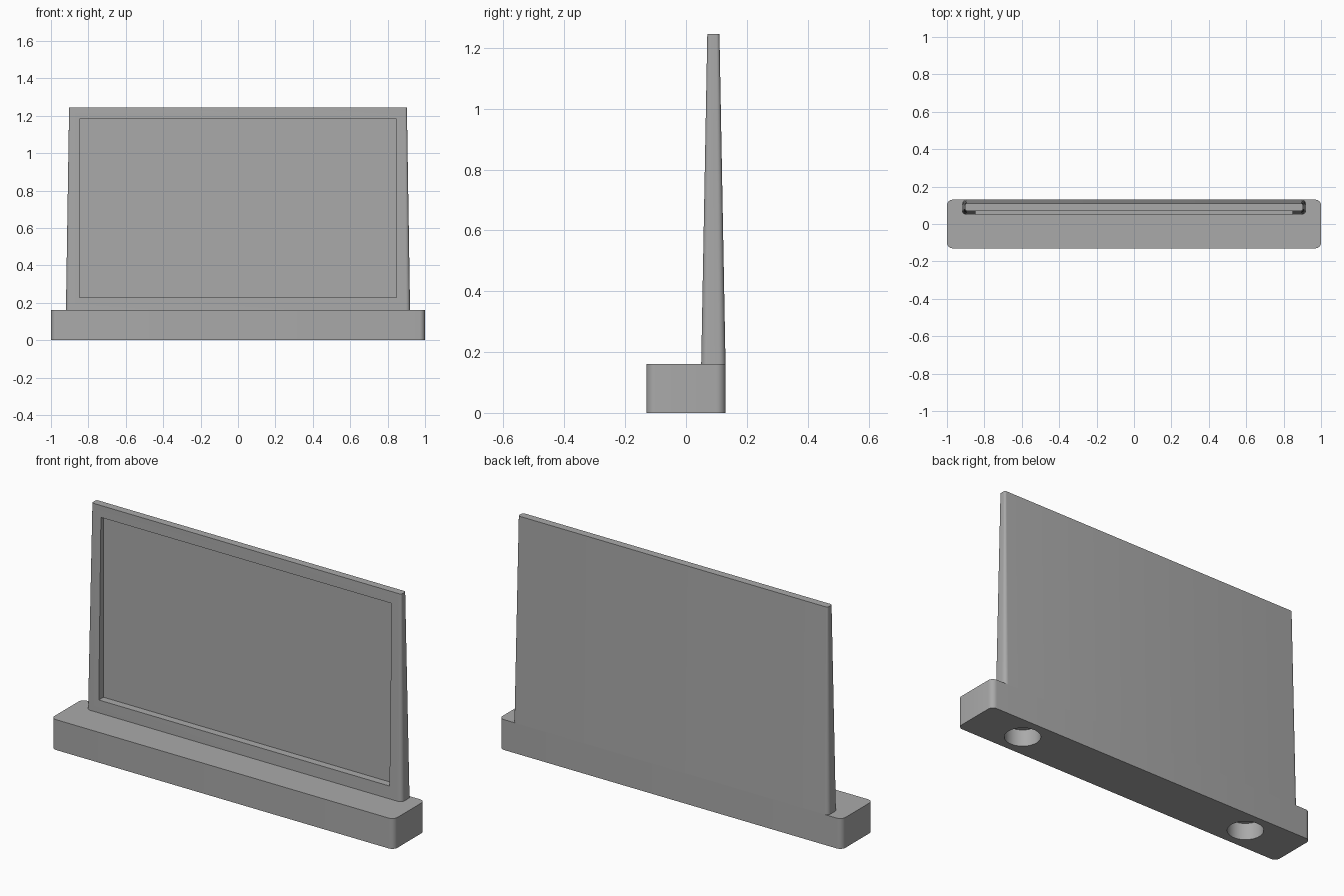
import bpy, bmesh, math
from mathutils import Vector

cube = bpy.data.objects.get("Cube")
if cube:
    bpy.data.objects.remove(cube, do_unlink=True)

grey = bpy.data.materials.new("mid_grey")
grey.use_nodes = True
colour = (0.4, 0.4, 0.4, 1)
grey.diffuse_color = colour
grey.node_tree.nodes["Principled BSDF"].inputs["Base Color"].default_value = colour


def rounded_rect(half_x, y0, y1, radius, steps=6):
    """Outline of a rectangle with rounded corners, counterclockwise."""
    corners = [(half_x, y1), (-half_x, y1), (-half_x, y0), (half_x, y0)]
    points = []
    for i, (x, y) in enumerate(corners):
        cx = x - math.copysign(radius, x)
        cy = y + (radius if y == y0 else -radius)
        for s in range(steps + 1):
            a = math.pi / 2 * (i + s / steps)
            points.append((cx + radius * math.cos(a), cy + radius * math.sin(a)))
    return points


def loft(name, bottom, z0, top, z1):
    """Solid between two outlines with the same number of points."""
    bm = bmesh.new()
    low = [bm.verts.new((x, y, z0)) for x, y in bottom]
    high = [bm.verts.new((x, y, z1)) for x, y in top]
    n = len(low)
    for i in range(n):
        j = (i + 1) % n
        bm.faces.new((low[i], low[j], high[j], high[i]))
    bm.faces.new(low[::-1])
    bm.faces.new(high)
    mesh = bpy.data.meshes.new(name)
    bm.to_mesh(mesh)
    bm.free()
    obj = bpy.data.objects.new(name, mesh)
    bpy.context.collection.objects.link(obj)
    mesh.materials.append(grey)
    return obj


def activate(obj):
    bpy.ops.object.select_all(action='DESELECT')
    obj.select_set(True)
    bpy.context.view_layer.objects.active = obj


def cut(obj, cutter):
    """Subtract the cutter from the object, then discard it."""
    cutter.hide_render = True
    mod = obj.modifiers.new("cut", 'BOOLEAN')
    mod.operation = 'DIFFERENCE'
    mod.solver = 'EXACT'
    mod.object = cutter
    activate(obj)
    bpy.ops.object.modifier_apply(modifier=mod.name)
    bpy.data.objects.remove(cutter, do_unlink=True)


# Base block with rounded upright corners
outline = rounded_rect(1, -0.13, 0.13, 0.03)
base = loft("base", outline, 0, outline, 0.16)

# Two blind round sockets in the underside
for side in (-1, 1):
    circle = [(side * 0.7 + 0.088 * math.cos(a), 0.088 * math.sin(a))
              for a in (math.tau * i / 48 for i in range(48))]
    cut(base, loft("socket_cutter", circle, -0.1, circle, 0.09))

# Upright panel, tapering towards the top
panel = loft("panel", rounded_rect(0.92, 0.05, 0.13, 0.022), 0.16,
             rounded_rect(0.903, 0.07, 0.11, 0.01), 1.245)

# Rectangular recess in the front of the panel, with an upright floor
window = [(0.848, -0.1), (0.848, 0.09), (-0.848, 0.09), (-0.848, -0.1)]
cut(panel, loft("recess_cutter", window, 0.227, window, 1.183))

for obj in (base, panel):
    activate(obj)
    bpy.ops.object.shade_smooth_by_angle(angle=math.radians(30))
